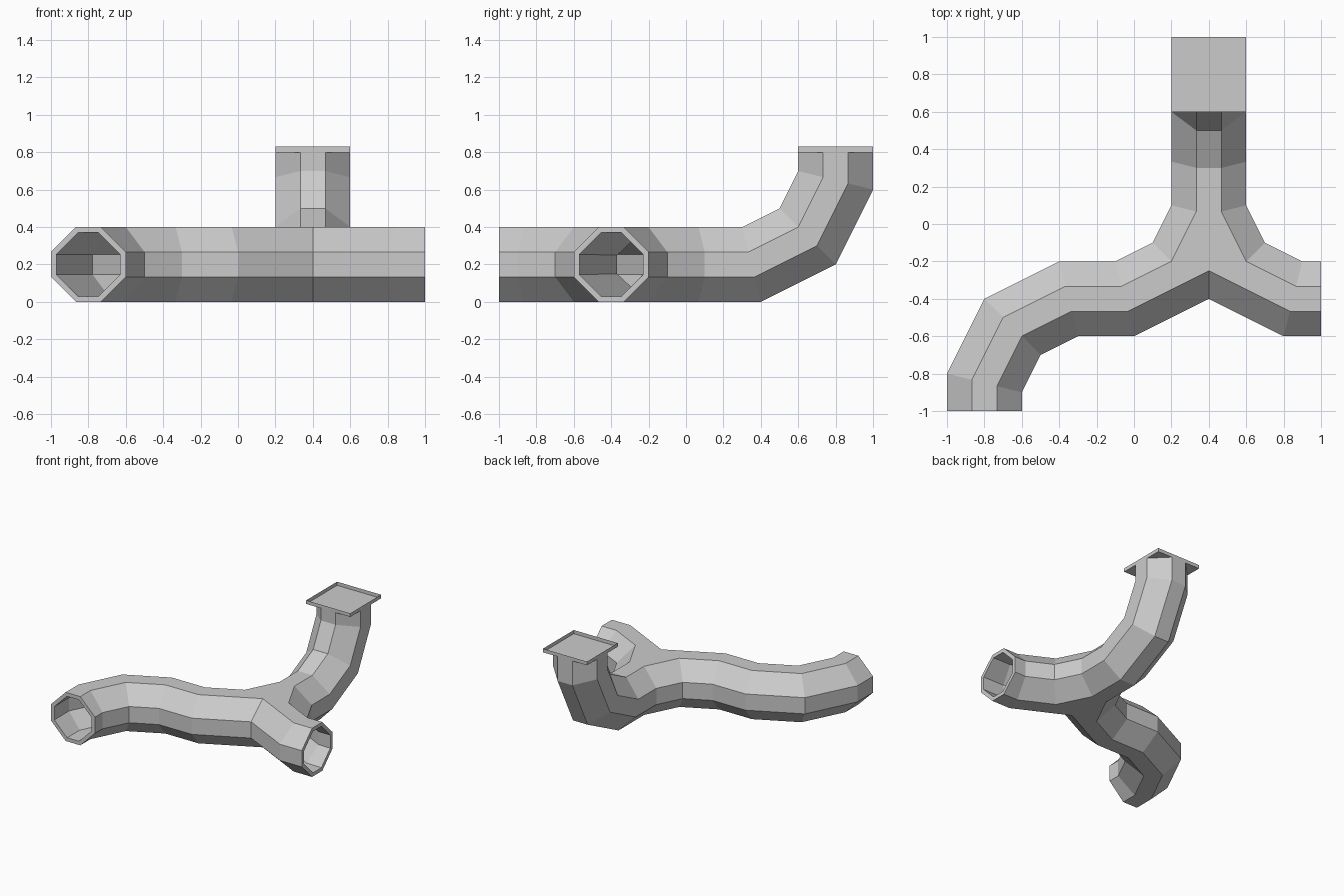
import bpy, bmesh

if "Cube" in bpy.data.objects:
    bpy.data.objects.remove(bpy.data.objects["Cube"])

T = 1 / 3
# eight-sided section: (position across, position upward), both 0..1
OCT = [(0, T), (0, 2*T), (T, 1), (2*T, 1), (1, 2*T), (1, T), (2*T, 0), (T, 0)]
H, CX = 0.4, 0.4


def flat_ring(l, r):
    """Section of a horizontal pipe between left and right plan points."""
    return [(l[0] + (r[0]-l[0])*u, l[1] + (r[1]-l[1])*u, H*v) for u, v in OCT]


def riser_ring(top, bot):
    """Section of the rising pipe between upper and lower (y, z) points."""
    return [(0.2 + 0.4*u, bot[0] + (top[0]-bot[0])*v, bot[1] + (top[1]-bot[1])*v)
            for u, v in OCT]


def plan_ring(p):
    """Section from four plan points: left side, two top corners, right side."""
    cols = [0, 0, 1, 2, 3, 3, 2, 1]
    return [(*p[c], H*v) for c, (_, v) in zip(cols, OCT)]


def mirror(ring):
    return [(2*CX - x, y, z) for x, y, z in ring]


def make_object(name, bm):
    me = bpy.data.meshes.new(name)
    bm.to_mesh(me)
    bm.free()
    ob = bpy.data.objects.new(name, me)
    bpy.context.collection.objects.link(ob)
    return ob


bm = bmesh.new()


def face(pts):
    bm.faces.new([bm.verts.new(p) for p in pts])


def skin(rings):
    for a, b in zip(rings, rings[1:]):
        for i in range(8):
            j = (i + 1) % 8
            face([a[i], a[j], b[j], b[i]])


# junction sections
hub = plan_ring([(0.1, -0.1), (0.2, -0.2), (0.4, -0.25), (0.4, -0.4)])
neck = plan_ring([(0.2, 0.1), (0.2 + 0.4*T, 0.2*T), (0.2 + 0.8*T, 0.2*T), (0.6, 0.1)])

# left arm curving to the front
skin([flat_ring((-1, -1), (-0.6, -1)),
      flat_ring((-1, -0.8), (-0.6, -0.9)),
      flat_ring((-0.8, -0.4), (-0.5, -0.7)),
      flat_ring((-0.4, -0.2), (-0.3, -0.6)),
      flat_ring((-0.1, -0.2), (0, -0.6)), hub])

# right arm
skin([mirror(hub), flat_ring((0.9, -0.2), (0.8, -0.6)), flat_ring((1, -0.2), (1, -0.6))])

# back arm rising to the tray
skin([neck, riser_ring((0.3, 0.4), (0.4, 0)), riser_ring((0.5, 0.5), (0.8, 0.2)),
      riser_ring((0.6, 0.7), (1, 0.6)), riser_ring((0.6, 0.8), (1, 0.8))])

# junction sides, top and bottom
for i, j in ((7, 0), (0, 1), (1, 2)):
    quad = [hub[i], hub[j], neck[j], neck[i]]
    face(quad)
    face(mirror(quad))
for a, b, na, nb in ((2, 3, 2, 3), (7, 6, 7, 6)):
    face([hub[a], hub[b], mirror(hub)[a], neck[nb], neck[na]])

bmesh.ops.remove_doubles(bm, verts=bm.verts, dist=0.0005)
bmesh.ops.recalc_face_normals(bm, faces=bm.faces)
pipe = make_object("branching_pipe", bm)
wall = pipe.modifiers.new("wall", 'SOLIDIFY')
wall.thickness = 0.03
wall.offset = -1
wall.use_even_offset = True

# shallow open square tray on the riser
bm = bmesh.new()
sq = [(0.2, 0.6), (0.6, 0.6), (0.6, 1.0), (0.2, 1.0)]
face([(*p, 0.8) for p in sq])
for p, q in zip(sq, sq[1:] + sq[:1]):
    face([(*p, 0.8), (*q, 0.8), (*q, 0.83), (*p, 0.83)])
bmesh.ops.remove_doubles(bm, verts=bm.verts, dist=0.0005)
make_object("square_tray", bm)
